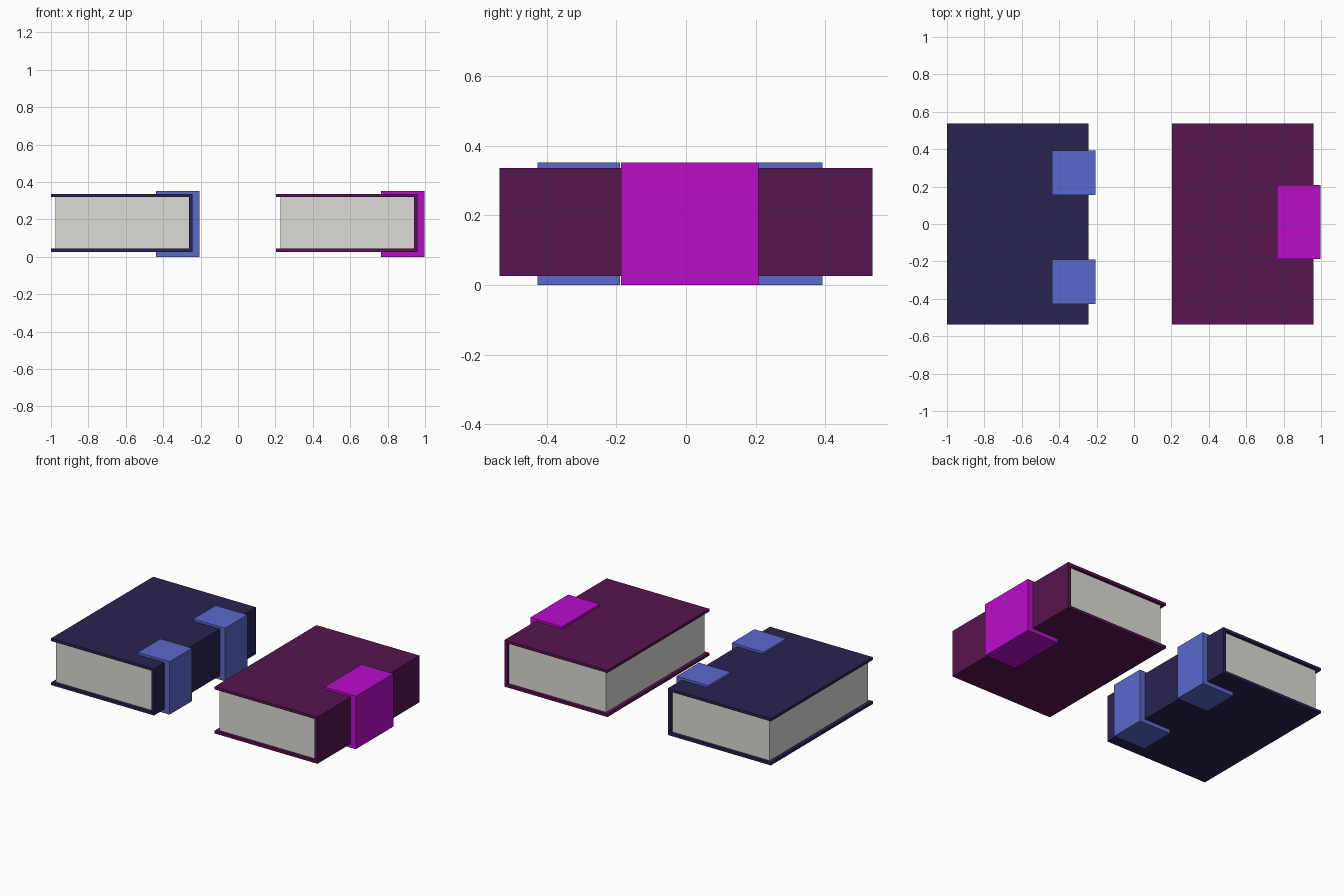
import bpy
import bmesh

if "Cube" in bpy.data.objects:
    bpy.data.objects.remove(bpy.data.objects["Cube"])


def material(name, rgb):
    # sRGB 0-255 to linear colour
    mat = bpy.data.materials.new(name)
    mat.diffuse_color = [((c / 255 + 0.055) / 1.055) ** 2.4 for c in rgb] + [1]
    mat.use_nodes = True
    mat.node_tree.nodes["Principled BSDF"].inputs["Base Color"].default_value = mat.diffuse_color
    return mat


def extrude_profile(name, profile, y0, y1, mat):
    """Extrude a closed (x, z) outline from y0 to y1."""
    bm = bmesh.new()
    face = bm.faces.new([bm.verts.new((x, y0, z)) for x, z in profile])
    new = bmesh.ops.extrude_face_region(bm, geom=[face])["geom"]
    verts = [v for v in new if isinstance(v, bmesh.types.BMVert)]
    bmesh.ops.translate(bm, verts=verts, vec=(0, y1 - y0, 0))
    bmesh.ops.recalc_face_normals(bm, faces=bm.faces)
    mesh = bpy.data.meshes.new(name)
    bm.to_mesh(mesh)
    bm.free()
    mesh.materials.append(mat)
    obj = bpy.data.objects.new(name, mesh)
    bpy.context.collection.objects.link(obj)
    return obj


def c_profile(x0, x1, z0, z1, wall, low, high):
    """C-shaped outline, open towards -x, closed by a wall at x1."""
    return [(x0, z0), (x1, z0), (x1, z1), (x0, z1),
            (x0, z1 - high), (x1 - wall, z1 - high),
            (x1 - wall, z0 + low), (x0, z0 + low)]


HALF = 0.536
paper = material("paper", (221, 219, 214))


def book(label, x, cover_rgb, band_rgb, bands):
    cover_mat = material(label + "_cover", cover_rgb)
    band_mat = material(label + "_band", band_rgb)
    # boards and spine
    extrude_profile(label + "_cover",
                    c_profile(x, x + 0.757, 0.026, 0.337, 0.02, 0.018, 0.018),
                    -HALF, HALF, cover_mat)
    # page block, inset from the boards
    extrude_profile(label + "_pages",
                    [(x + 0.023, 0.043), (x + 0.738, 0.043),
                     (x + 0.738, 0.32), (x + 0.023, 0.32)],
                    -HALF + 0.02, HALF - 0.02, paper)
    # bands wrapped round the spine, sunk slightly into the cover
    for i, (y0, y1) in enumerate(bands):
        extrude_profile(f"{label}_spine_band_{i + 1}",
                        c_profile(x + 0.562, x + 0.795, 0, 0.352,
                                  0.046, 0.034, 0.023),
                        y0, y1, band_mat)


book("left_book", -1.0, (39, 36, 79), (91, 104, 203),
     [(-0.427, -0.19), (0.156, 0.392)])
book("right_book", 0.203, (87, 21, 80), (186, 13, 202),
     [(-0.187, 0.208)])
